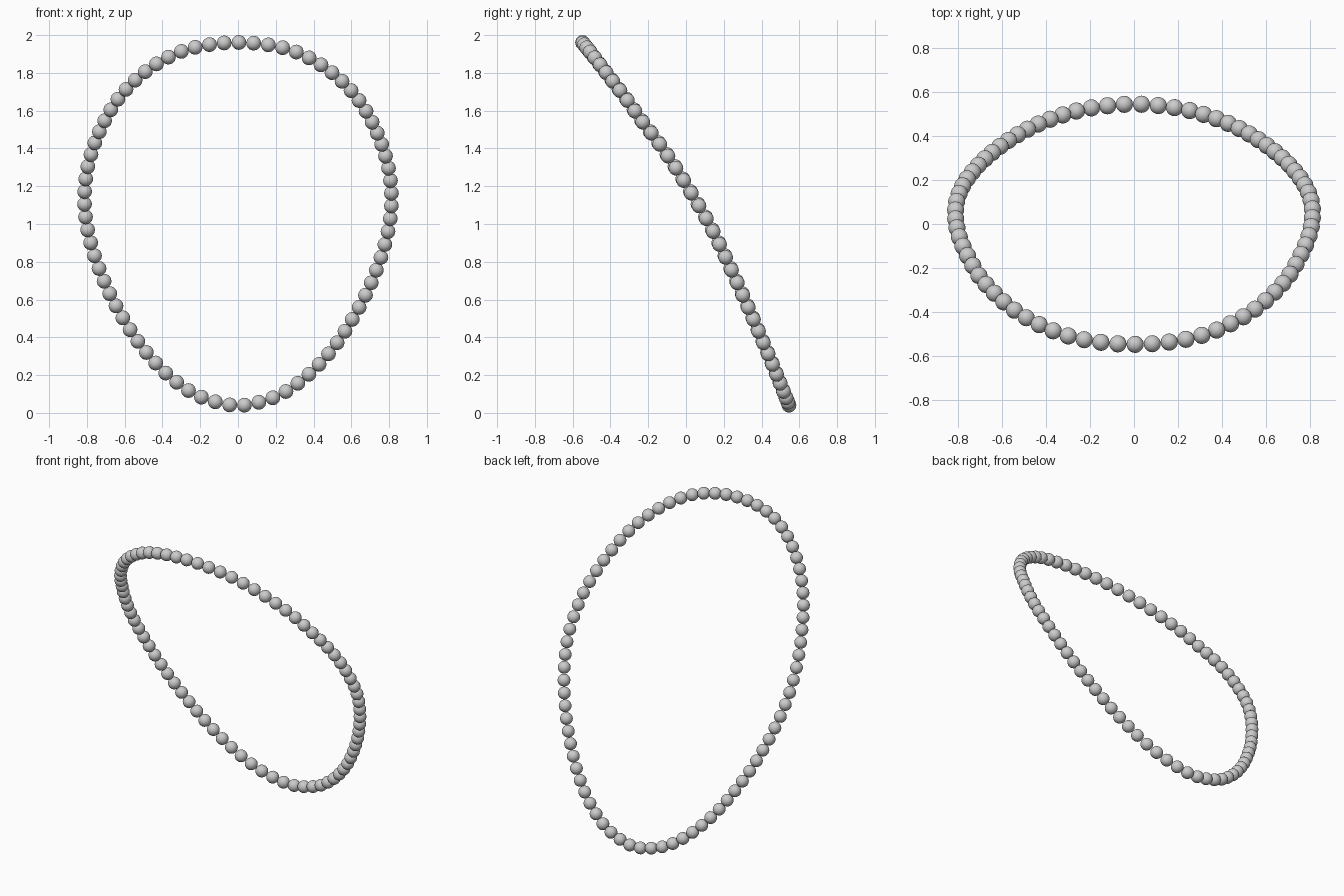
import bpy, bmesh
from mathutils import Vector, Matrix

if "Cube" in bpy.data.objects:
    bpy.data.objects.remove(bpy.data.objects["Cube"])

BEADS = 77
R = 0.039

# right half of the string, top to bottom: (half width, y, z)
half = [(0, -.548, 1.961), (.156, -.538, 1.949), (.302, -.509, 1.913),
        (.434, -.457, 1.846), (.546, -.391, 1.76), (.637, -.314, 1.659),
        (.707, -.233, 1.545), (.759, -.142, 1.426), (.796, -.056, 1.3),
        (.812, .026, 1.167), (.807, .104, 1.035), (.779, .175, .897),
        (.734, .239, .76), (.677, .299, .627), (.608, .355, .5),
        (.526, .409, .373), (.434, .456, .262), (.323, .497, .161),
        (.19, .529, .082), (0, .546, .039)]
loop = [Vector(p) for p in half]
loop += [Vector((-x, y, z)) for x, y, z in half[-2:0:-1]]


def smooth_loop(pts, steps=30):
    """Closed Catmull-Rom curve, densely sampled."""
    out, n = [], len(pts)
    for i in range(n):
        a, b, c, d = (pts[(i + k) % n] for k in (-1, 0, 1, 2))
        for s in range(steps):
            t = s / steps
            out.append(0.5 * (2 * b + (c - a) * t + (2 * a - 5 * b + 4 * c - d) * t * t
                              + (3 * b - a - 3 * c + d) * t ** 3))
    return out + [out[0]]


def evenly(path, count, offset):
    """Points at equal arc length along the path."""
    dist = [0.0]
    for p, q in zip(path, path[1:]):
        dist.append(dist[-1] + (q - p).length)
    res, j = [], 0
    for i in range(count):
        target = offset + dist[-1] * i / count
        while dist[j + 1] < target:
            j += 1
        f = (target - dist[j]) / (dist[j + 1] - dist[j])
        res.append(path[j].lerp(path[j + 1], f))
    return res


# string of round beads
bm = bmesh.new()
for p in evenly(smooth_loop(loop), BEADS, 0.005):
    bmesh.ops.create_icosphere(bm, subdivisions=3, radius=R, matrix=Matrix.Translation(p))
for f in bm.faces:
    f.smooth = True
mesh = bpy.data.meshes.new("bead_string")
bm.to_mesh(mesh)
bm.free()
bpy.context.collection.objects.link(bpy.data.objects.new("bead_string", mesh))
